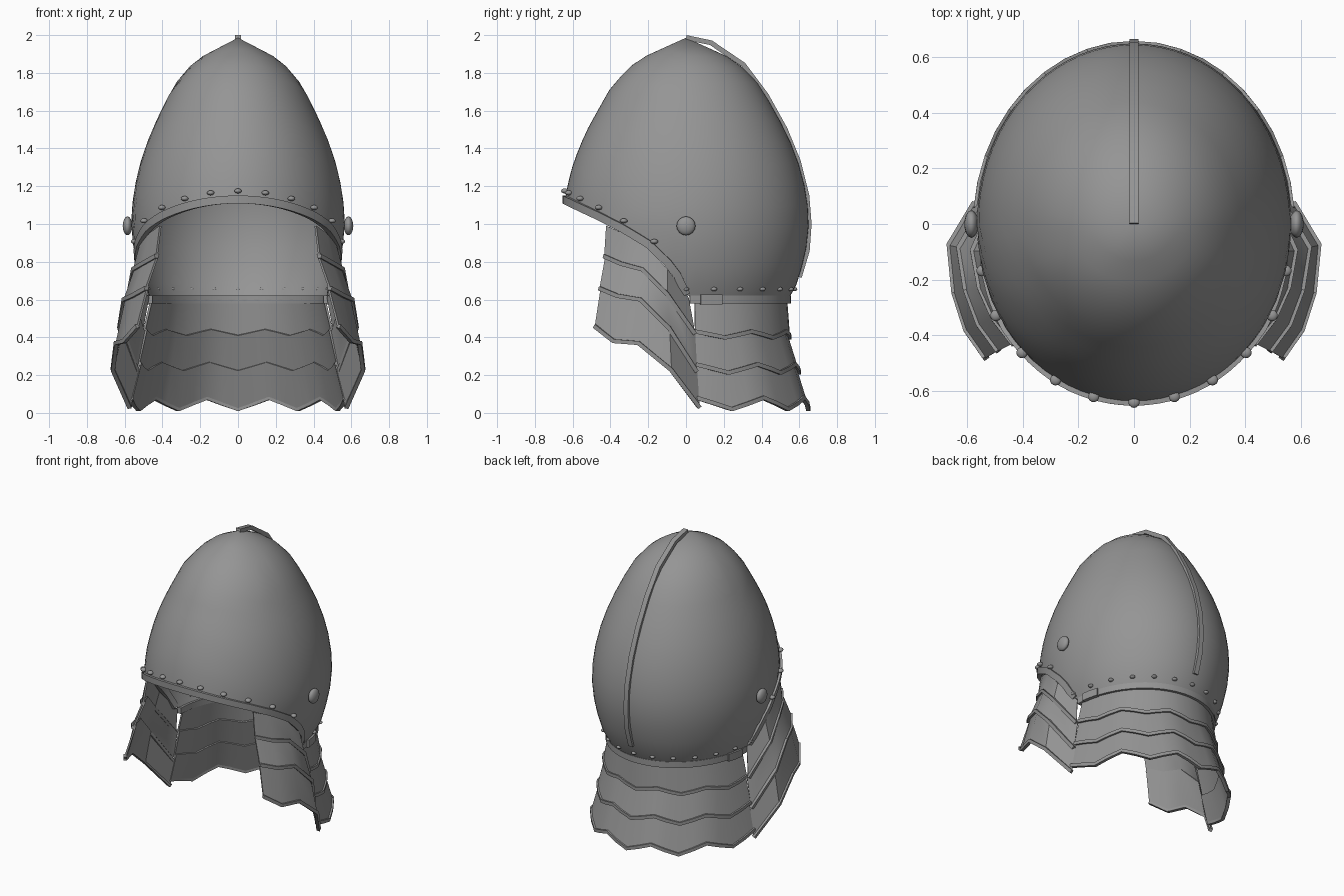
import bpy, bmesh, math
from mathutils import Vector

if "Cube" in bpy.data.objects:
    bpy.data.objects.remove(bpy.data.objects["Cube"], do_unlink=True)

steel = bpy.data.materials.new("grey steel")
steel.use_nodes = True
colour = (0.3, 0.3, 0.3, 1)
steel.diffuse_color = colour
steel.node_tree.nodes["Principled BSDF"].inputs["Base Color"].default_value = colour

RX, RY, TOP = 0.56, 0.645, 1.98
# dome radius by height, and lower edge height by how far a point faces front
PROFILE = [(0.6, 0.83), (0.65, 0.88), (0.72, 0.92), (0.85, 0.975), (1.0, 1.0), (1.1, 0.99),
           (1.2, 0.965), (1.3, 0.925), (1.4, 0.87), (1.5, 0.8), (1.6, 0.715), (1.73, 0.6),
           (1.835, 0.44), (1.88, 0.34), (TOP, 0)]
EDGE = [(-0.03, 0.6), (0, 0.63), (0.1, 0.76), (0.31, 0.895), (0.52, 0.98), (0.7, 1.04), (1, 1.13)]


def interp(table, v):
    if v <= table[0][0]:
        return table[0][1]
    for (a, p), (b, q) in zip(table, table[1:]):
        if v <= b:
            return p + (q - p) * (v - a) / (b - a)
    return table[-1][1]


def shell(angle, z, off=0.0):
    """Point on the dome; angle 0 faces front."""
    r = interp(PROFILE, z)
    return Vector((math.sin(angle) * (RX * r + off), -math.cos(angle) * (RY * r + off), z))


def edge_z(angle):
    return interp(EDGE, math.cos(angle))


def outward(p):
    return Vector((p.x / RX, p.y / RY, 0)).normalized()


def finish(obj, angle=35):
    obj.data.materials.clear()
    obj.data.materials.append(steel)
    bpy.ops.object.select_all(action="DESELECT")
    obj.select_set(True)
    bpy.context.view_layer.objects.active = obj
    for mod in list(obj.modifiers):
        bpy.ops.object.modifier_apply(modifier=mod.name)
    bpy.ops.object.shade_smooth_by_angle(angle=math.radians(angle))


def grid(name, rows, closed=False, thickness=0.0, caps=False):
    """Skin rows of points, optionally closing each row and thickening the sheet."""
    bm = bmesh.new()
    vs = [[bm.verts.new(p) for p in row] for row in rows]
    n = len(rows[0])
    for a, b in zip(vs, vs[1:]):
        for i in range(n if closed else n - 1):
            k = (i + 1) % n
            bm.faces.new((a[i], a[k], b[k], b[i]))
    if caps:
        bm.faces.new(vs[0])
        bm.faces.new(vs[-1])
    bmesh.ops.remove_doubles(bm, verts=bm.verts, dist=0.0005)
    bmesh.ops.recalc_face_normals(bm, faces=bm.faces)
    mesh = bpy.data.meshes.new(name)
    bm.to_mesh(mesh)
    bm.free()
    obj = bpy.data.objects.new(name, mesh)
    bpy.context.collection.objects.link(obj)
    if thickness:
        mod = obj.modifiers.new("thickness", "SOLIDIFY")
        mod.thickness, mod.offset = thickness, 0
    finish(obj)


def strip(name, pts, outs, width, depth, sink=0.008):
    """Sweep a rectangular band along points, standing out along outs."""
    rows = []
    for i, p in enumerate(pts):
        t = (pts[min(i + 1, len(pts) - 1)] - pts[max(i - 1, 0)]).normalized()
        side = t.cross(outs[i]).normalized()
        n = side.cross(t)
        rows.append([p + side * (s * width / 2) + n * d
                     for s, d in ((-1, -sink), (1, -sink), (1, depth), (-1, depth))])
    grid(name, rows, closed=True, caps=True)


def stud(name, loc, size):
    bpy.ops.mesh.primitive_uv_sphere_add(segments=14, ring_count=8, radius=1, location=loc)
    obj = bpy.context.object
    obj.name = name
    obj.scale = size
    finish(obj, 60)


# dome with arched face opening
STEPS = 72
angles = [math.tau * i / STEPS for i in range(STEPS)]
levels = [0, 0.06, 0.13, 0.2, 0.28, 0.36, 0.44, 0.52, 0.6, 0.68, 0.76, 0.83, 0.89, 0.93, 1]
grid("dome", [[shell(a, edge_z(a) + (TOP - edge_z(a)) * t) for a in angles] for t in levels],
     closed=True, thickness=0.012)

# rims around the face opening and the back
for name, lo, hi in (("face_rim", -90, 90), ("back_rim", 92, 268)):
    arc = [math.radians(lo + (hi - lo) * i / 40) for i in range(41)]
    pts = [shell(a, edge_z(a)) for a in arc]
    strip(name, pts, [outward(p) for p in pts], 0.042, 0.02, 0.012)

# rivets above the rims
for i in range(-5, 6):
    a = math.radians(15 * i)
    stud("face_rivet", shell(a, edge_z(a) + 0.045, 0.015), (0.02, 0.02, 0.013))
for i in range(13):
    a = math.radians(90 + 15 * i)
    stud("back_rivet", shell(a, 0.655, 0.003), (0.017, 0.017, 0.011))

# ridge down the back of the dome
ridge = [Vector((0, y, z)) for y, z in
         ((0, 1.982), (0.13, 1.955), (0.3, 1.84), (0.42, 1.68), (0.52, 1.5), (0.59, 1.33),
          (0.635, 1.15), (0.647, 1.0), (0.637, 0.86), (0.595, 0.72))]
strip("back_ridge", ridge, [Vector((0, p.y + 0.1, (p.z - 1) * 0.6)) for p in ridge], 0.034, 0.018)

# neck guard: three overlapping scalloped lames (half width, depth, height, wave)
NECK = [(0.46, 0.53, 0.6, 0), (0.5, 0.545, 0.415, 0.016), (0.53, 0.595, 0.235, 0.022),
        (0.565, 0.645, 0.05, 0.03)]


def neck_row(level, inset=0.0):
    rx, ry, z, wave = NECK[level]
    row = []
    for i in range(-10, 11):
        a = math.radians(8.5 * i)
        row.append(Vector((math.sin(a) * (rx - inset), math.cos(a) * (ry - inset),
                           z - wave * math.cos(math.pi * i / 2) + inset)))
    return row


# cheek guard rows, front to back, from the rim downward
CHEEK = [
    [(0.41, -0.42, 0.99), (0.465, -0.33, 0.95), (0.515, -0.22, 0.89), (0.54, -0.1, 0.76), (0.475, 0.01, 0.61)],
    [(0.43, -0.43, 0.83), (0.5, -0.34, 0.79), (0.55, -0.23, 0.76), (0.575, -0.1, 0.63), (0.51, 0.045, 0.42)],
    [(0.485, -0.455, 0.66), (0.555, -0.36, 0.62), (0.6, -0.24, 0.6), (0.625, -0.09, 0.45), (0.54, 0.055, 0.22)],
    [(0.53, -0.48, 0.46), (0.6, -0.38, 0.38), (0.642, -0.25, 0.37), (0.66, -0.08, 0.23), (0.57, 0.07, 0.03)],
]


def cheek_row(level, side, inset=0.0):
    row = [Vector((side * x, y, z)) for x, y, z in CHEEK[level]]
    return [p - outward(p) * inset + Vector((0, 0, inset)) for p in row]


def lames(name, row):
    for k in range(3):
        low = row(k + 1, 0)
        grid(name + "_lame", [row(k, 0.012 if k else 0), low], thickness=0.012)
        strip(name + "_lame_edge", low, [outward(p) for p in low], 0.022, 0.014)


lames("neck", neck_row)
for side, label in ((1, "left"), (-1, "right")):
    lames(label + "_cheek", lambda k, inset, s=side: cheek_row(k, s, inset))
    # side boss and rim clasp
    stud(label + "_boss", (side * 0.585, 0, 0.99), (0.026, 0.05, 0.05))
    clasp = [shell(math.radians(180 - side * d), 0.6, 0.016) for d in (70, 76, 82)]
    strip(label + "_clasp", clasp, [outward(p) for p in clasp], 0.052, 0.016)
